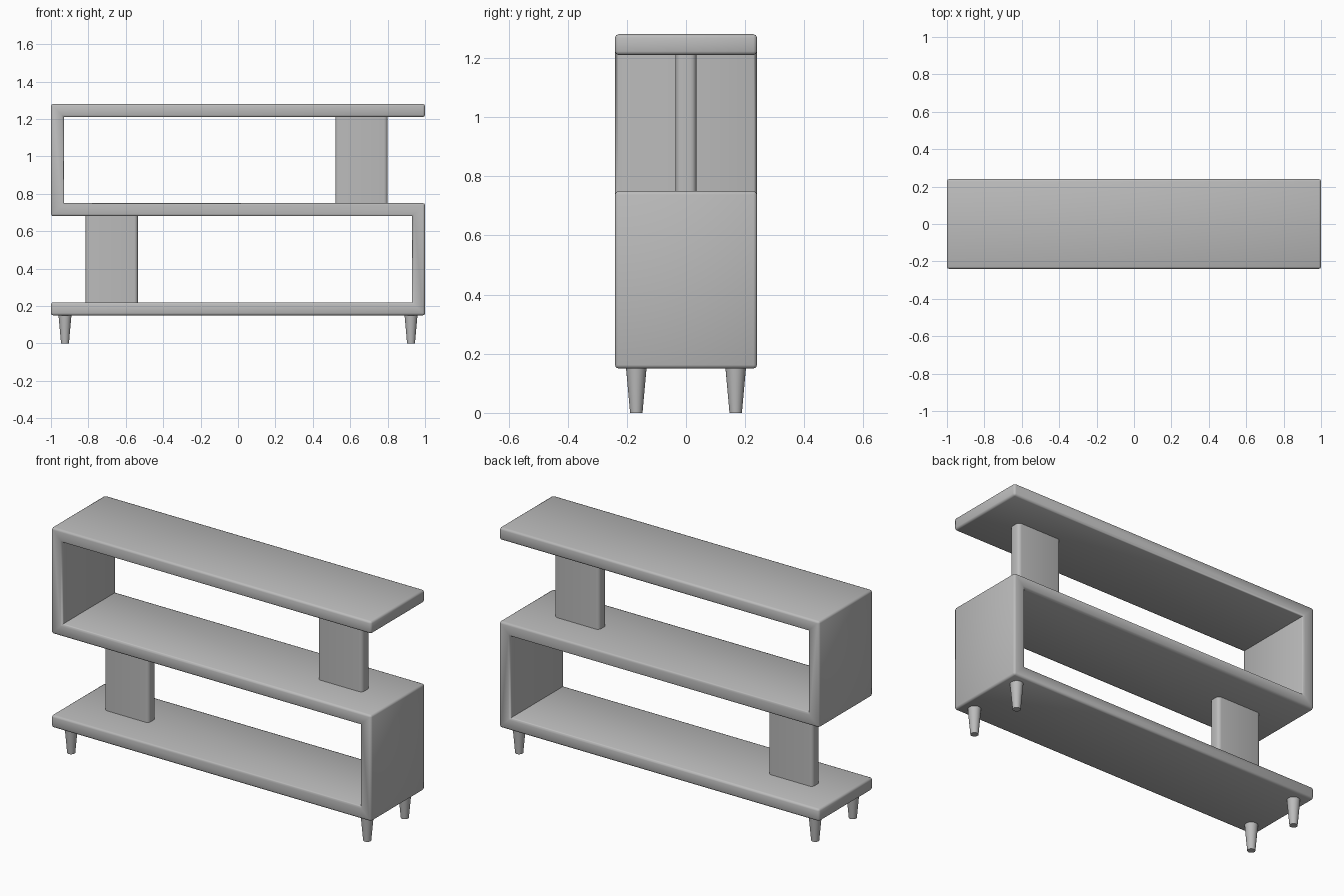
import bpy, bmesh, math

cube = bpy.data.objects.get("Cube")
if cube:
    bpy.data.objects.remove(cube, do_unlink=True)

GREY = (0.5, 0.5, 0.5, 1)
mat = bpy.data.materials.new("plain grey")
mat.use_nodes = True
mat.diffuse_color = GREY
mat.node_tree.nodes["Principled BSDF"].inputs["Base Color"].default_value = GREY

T = 0.07            # board thickness
DEPTH = 0.24        # half depth of the boards
LOW, MID, TOP = 0.15, 0.68, 1.21   # undersides of the three shelves


def finish(name, bm, angle):
    bmesh.ops.recalc_face_normals(bm, faces=bm.faces)
    mesh = bpy.data.meshes.new(name)
    bm.to_mesh(mesh)
    bm.free()
    mesh.materials.append(mat)
    obj = bpy.data.objects.new(name, mesh)
    bpy.context.collection.objects.link(obj)
    bpy.ops.object.select_all(action="DESELECT")
    obj.select_set(True)
    bpy.context.view_layer.objects.active = obj
    bpy.ops.object.shade_smooth_by_angle(angle=math.radians(angle))
    return obj


# S-shaped shelf body: one profile extruded front to back, outer edges rounded
profile = [(-1, LOW), (1, LOW), (1, MID + T), (-1 + T, MID + T), (-1 + T, TOP),
           (1, TOP), (1, TOP + T), (-1, TOP + T), (-1, MID), (1 - T, MID),
           (1 - T, LOW + T), (-1, LOW + T)]
bm = bmesh.new()
face = bm.faces.new([bm.verts.new((x, -DEPTH, z)) for x, z in profile])
ext = bmesh.ops.extrude_face_region(bm, geom=[face])
bmesh.ops.translate(bm, vec=(0, 2 * DEPTH, 0),
                    verts=[v for v in ext["geom"] if isinstance(v, bmesh.types.BMVert)])
bmesh.ops.recalc_face_normals(bm, faces=bm.faces)
bmesh.ops.bevel(bm, geom=[e for e in bm.edges if e.calc_face_angle_signed() > 0.1],
                offset=0.012, segments=2, profile=0.5, affect="EDGES")
finish("shelf_body", bm, 50)


# Upright support panels with rounded vertical edges
def support(name, x, z):
    bm = bmesh.new()
    bmesh.ops.create_cube(bm, size=1)
    height = TOP - MID - T
    bmesh.ops.scale(bm, vec=(0.28, T, height + 0.01), verts=bm.verts)
    bmesh.ops.translate(bm, vec=(x, 0, z + height / 2), verts=bm.verts)
    upright = [e for e in bm.edges if abs(e.verts[0].co.z - e.verts[1].co.z) > 0.1]
    bmesh.ops.bevel(bm, geom=upright, offset=0.02, segments=4, profile=0.5, affect="EDGES")
    finish(name, bm, 40)


support("upper_support", 0.66, MID + T)
support("lower_support", -0.675, LOW + T)

# Four tapered legs
for side, x in (("left", 0.925), ("right", -0.925)):
    for end, y in (("front", -0.168), ("back", 0.168)):
        bm = bmesh.new()
        bmesh.ops.create_cone(bm, cap_ends=True, segments=24, radius1=0.021,
                              radius2=0.035, depth=LOW + 0.005)
        bmesh.ops.translate(bm, vec=(x, y, (LOW + 0.005) / 2), verts=bm.verts)
        finish(f"{end}_{side}_leg", bm, 40)
